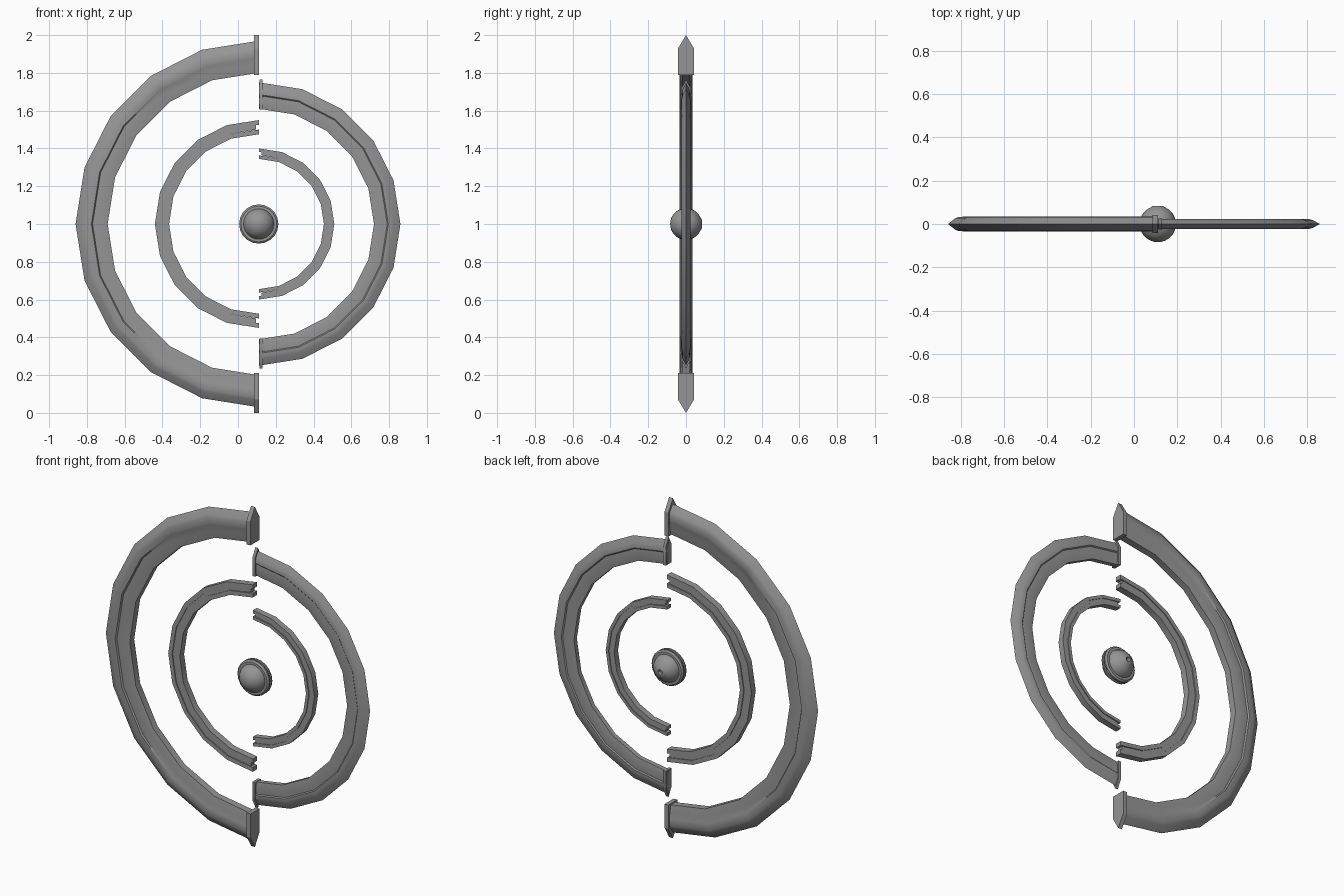
import bpy, bmesh, math
from math import sin, cos, pi

if "Cube" in bpy.data.objects:
    bpy.data.objects.remove(bpy.data.objects["Cube"])

CX, CZ, STEPS = 0.11, 1.0, 10

grey = bpy.data.materials.new("plain grey")
grey.use_nodes = True
grey.diffuse_color = (0.3, 0.3, 0.3, 1)
grey.node_tree.nodes["Principled BSDF"].inputs["Base Color"].default_value = (0.3, 0.3, 0.3, 1)


def finish(name, bm, angle=30):
    bmesh.ops.recalc_face_normals(bm, faces=bm.faces)
    mesh = bpy.data.meshes.new(name)
    bm.to_mesh(mesh)
    bm.free()
    mesh.materials.append(grey)
    ob = bpy.data.objects.new(name, mesh)
    bpy.context.collection.objects.link(ob)
    bpy.ops.object.select_all(action='DESELECT')
    ob.select_set(True)
    bpy.context.view_layer.objects.active = ob
    bpy.ops.object.shade_smooth_by_angle(angle=math.radians(angle))
    return ob


def mirrored(half):
    """Close a (radius, half depth) outline across the middle plane."""
    return half + [(r, -y) for r, y in reversed(half) if y > 0]


def half_ring(name, side, section, trim=0.0):
    """Sweep a section round half a turn; section(i) gives the outline at step i."""
    bm = bmesh.new()
    loops = []
    for i in range(STEPS + 1):
        a = -pi / 2 + pi * i / STEPS
        inset = trim if i in (0, STEPS) else 0
        loops.append([bm.verts.new((CX + side * (r * cos(a) + inset), y, CZ + r * sin(a)))
                      for r, y in section(i)])
    n = len(loops[0])
    for p, q in zip(loops, loops[1:]):
        for j in range(n):
            k = (j + 1) % n
            bm.faces.new((p[j], p[k], q[k], q[j]))
    bm.faces.new(loops[0])
    bm.faces.new(loops[-1])
    return finish(name, bm)


def blade(name, side, inner, outer, depth, ledge, lip, slit_steps):
    """Half ring with a thin inner ledge, a slit line and a sharp rounded rim."""
    def section(i):
        cut = 0.2 if i in slit_steps else 0.0
        return mirrored([
            (inner, depth * 0.6), (ledge, depth * 0.85), (lip, depth * (0.95 - cut)),
            (lip + 0.006, depth), (outer - 0.05, depth * 0.97),
            (outer - 0.035, depth * 0.8), (outer, 0)])
    half_ring(name, side, section)


def end_plate(name, side, up, inner, shoulder, tip, half, x0, x1):
    """Pointed plate closing one end of a blade."""
    bm = bmesh.new()
    outline = [(-half, inner), (half, inner), (half, shoulder), (0, tip), (-half, shoulder)]
    a, b = [[bm.verts.new((CX + side * x, y, CZ + up * r)) for y, r in outline] for x in (x0, x1)]
    bm.faces.new(a)
    bm.faces.new(b)
    for j in range(5):
        k = (j + 1) % 5
        bm.faces.new((a[j], a[k], b[k], b[j]))
    finish(name, bm)


def rail(name, side, inner, outer, depth):
    """Slim half ring: two flanges and a recessed web that stops short at the ends."""
    t = (outer - inner) / 3

    def band(r0, r1, y):
        return lambda i: [(r0, y), (r1, y), (r1, -y), (r0, -y)]
    half_ring(name + "_inner_flange", side, band(inner, inner + t, depth))
    half_ring(name + "_outer_flange", side, band(outer - t, outer, depth))
    half_ring(name + "_web", side, band(inner + t, outer - t, depth * 0.75), 0.014)


# Large and small blades
blade("large_blade", -1, 0.80, 0.97, 0.034, 0.845, 0.88, range(3, 8))
blade("small_blade", 1, 0.61, 0.75, 0.023, 0.645, 0.68, range(STEPS + 1))

# Plates on the blade ends
for up, word in ((1, "upper"), (-1, "lower")):
    end_plate(word + "_large_end_plate", -1, up, 0.79, 0.93, 1.0, 0.042, 0.0, 0.025)
    end_plate(word + "_small_end_plate", 1, up, 0.605, 0.715, 0.765, 0.026, 0.003, 0.02)

# Slim inner rails
rail("large_rail", -1, 0.475, 0.55, 0.02)
rail("small_rail", 1, 0.345, 0.40, 0.018)


def lathe(name, outline, steps, closed):
    """Turn a (radius, y) outline about the front-to-back axis."""
    bm = bmesh.new()
    pts = [bm.verts.new((CX + r, y, CZ)) for r, y in outline]
    pairs = list(zip(pts, pts[1:])) + ([(pts[-1], pts[0])] if closed else [])
    edges = [bm.edges.new(p) for p in pairs]
    bmesh.ops.spin(bm, geom=pts + edges, cent=(CX, 0, CZ), axis=(0, 1, 0),
                   angle=2 * pi, steps=steps, use_duplicate=False)
    bmesh.ops.remove_doubles(bm, verts=bm.verts, dist=0.0005)
    finish(name, bm, 40)


# Core ball with a dimple at the back
R = 0.084
arc = [(R * sin(a), -R * cos(a)) for a in [pi * i / 16 for i in range(15)]]
lathe("core_ball", arc + [(0.024, 0.084), (0.014, 0.084), (0.011, 0.068), (0, 0.068)], 24, False)

# Grooved collar round the ball
lathe("core_collar", mirrored([(0.07, 0.022), (0.095, 0.022), (0.104, 0.014), (0.104, 0.006),
                               (0.098, 0.004)]), 20, True)
